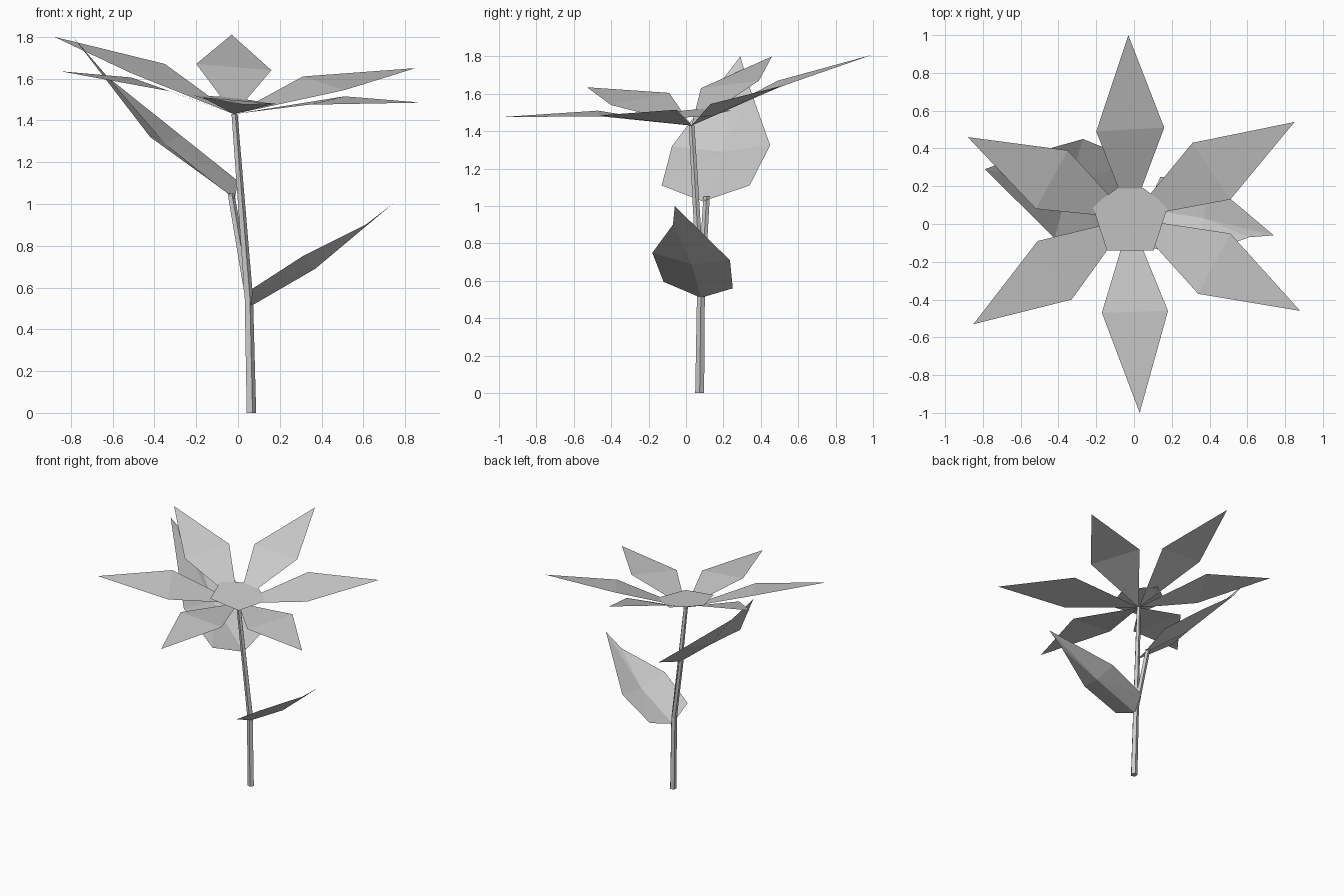
import bpy
import math
from mathutils import Vector

cube = bpy.data.objects.get("Cube")
if cube:
    bpy.data.objects.remove(cube, do_unlink=True)

grey = bpy.data.materials.new("plain_grey")
grey.use_nodes = True
colour = (0.6, 0.6, 0.6, 1.0)
grey.diffuse_color = colour
grey.node_tree.nodes["Principled BSDF"].inputs["Base Color"].default_value = colour


def add_part(name, verts, faces):
    mesh = bpy.data.meshes.new(name)
    mesh.from_pydata(verts, [], faces)
    mesh.materials.append(grey)
    mesh.update()
    obj = bpy.data.objects.new(name, mesh)
    bpy.context.collection.objects.link(obj)
    return obj


def add_tube(name, path, sides=5):
    """Tapered tube through (x, y, z, radius) points, with capped ends."""
    verts, faces = [], []
    for x, y, z, r in path:
        for i in range(sides):
            a = math.tau * i / sides
            verts.append((x + r * math.cos(a), y + r * math.sin(a), z))
    for k in range(len(path) - 1):
        for i in range(sides):
            a, b = k * sides + i, k * sides + (i + 1) % sides
            faces.append((a, b, b + sides, a + sides))
    faces.append(tuple(reversed(range(sides))))
    faces.append(tuple(range(len(verts) - sides, len(verts))))
    add_part(name, verts, faces)


def add_leaf(name, rim, rib):
    """Creased leaf: a fan of triangles from a low point on the midrib."""
    n = len(rim)
    add_part(name, rim + [rib], [(i, (i + 1) % n, n) for i in range(n)])


# Stem and the branch carrying the upper leaf
add_tube("stem", [(0.062, 0.073, 0, 0.025), (0.05, 0.08, 0.55, 0.022),
                  (-0.018, 0.03, 1.43, 0.016)])
add_tube("branch", [(0.05, 0.08, 0.55, 0.02), (-0.035, 0.11, 1.05, 0.018)])

# Petals: kites from the flower base, folded across the widest line
base = Vector((-0.02, 0.03, 1.43))
petals = {
    "back": [(0.16, 0.51, 1.64), (-0.03, 1.0, 1.81), (-0.20, 0.49, 1.67)],
    "back_left": [(0.51, 0.13, 1.545), (0.85, 0.54, 1.65), (0.31, 0.43, 1.61)],
    "front_left": [(0.34, -0.37, 1.475), (0.88, -0.46, 1.485), (0.51, -0.05, 1.515)],
    "front": [(-0.17, -0.47, 1.51), (0.03, -1.0, 1.475), (0.18, -0.46, 1.48)],
    "front_right": [(-0.51, -0.09, 1.605), (-0.85, -0.53, 1.635), (-0.33, -0.40, 1.54)],
    "back_right": [(-0.35, 0.39, 1.67), (-0.88, 0.46, 1.80), (-0.52, 0.08, 1.63)],
}
for side, points in petals.items():
    add_part("petal_" + side, [base] + points, [(0, 1, 3), (1, 2, 3)])

# Tilted five-sided flower centre
disc = []
for i in range(5):
    a = math.pi / 2 + math.tau * i / 5
    dx, dy = 0.21 * math.cos(a), 0.21 * math.sin(a)
    disc.append((base.x + dx, base.y + dy, 1.495 - 0.11 * dx + 0.07 * dy))
add_part("flower_centre", disc, [tuple(range(5))])

# Leaves
add_leaf("lower_leaf",
         [(0.06, 0.08, 0.51), (0.07, -0.12, 0.595), (0.31, -0.18, 0.75),
          (0.61, -0.07, 0.90), (0.74, -0.06, 1.0), (0.39, 0.235, 0.71),
          (0.14, 0.25, 0.56)],
         (0.37, 0.03, 0.69))
add_leaf("upper_leaf",
         [(-0.015, 0.09, 1.025), (0.0, 0.34, 1.11), (-0.27, 0.45, 1.325),
          (-0.64, 0.345, 1.62), (-0.79, 0.29, 1.80), (-0.42, -0.075, 1.32),
          (-0.13, -0.13, 1.11)],
         (-0.35, 0.19, 1.29))
